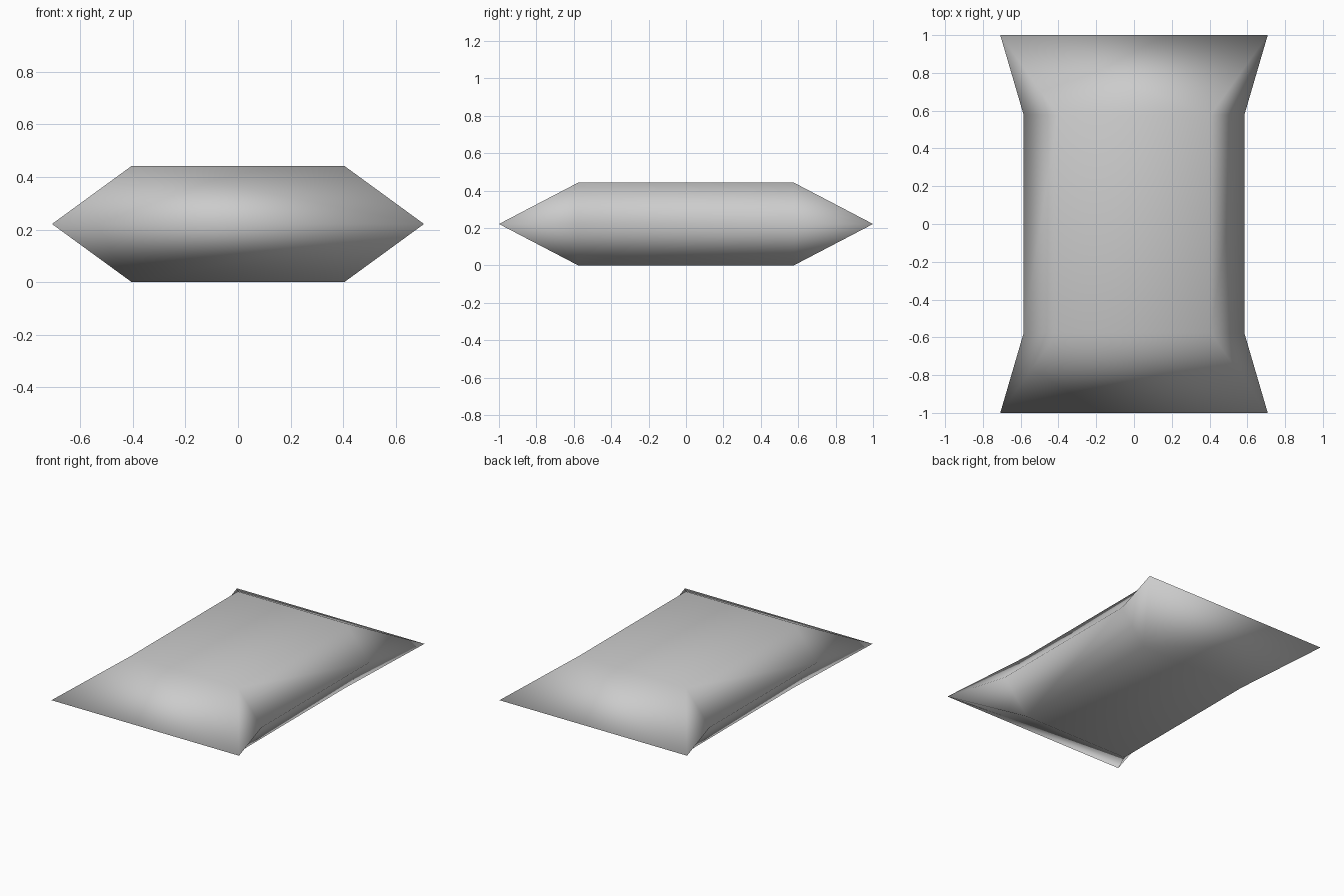
import bpy
import bmesh

cube = bpy.data.objects.get("Cube")
if cube:
    bpy.data.objects.remove(cube, do_unlink=True)

HALF_HEIGHT = 0.221
# Quarter points, mirrored around the centre: (x, y)
CREST = (0.405, 0.577)    # edge of the flat top and bottom
PINCH = (0.585, 0.58)     # drawn-in side seam
TIP = (0.708, 1.0)        # flared corners
QUARTERS = [(1, 1), (-1, 1), (-1, -1), (1, -1)]

# Plain grey cloth
grey = bpy.data.materials.new("grey_cloth")
grey.use_nodes = True
colour = (0.6, 0.6, 0.6, 1)
grey.diffuse_color = colour
bsdf = next(n for n in grey.node_tree.nodes if n.type == 'BSDF_PRINCIPLED')
bsdf.inputs["Base Color"].default_value = colour

bm = bmesh.new()


def ring(point, z):
    """Four mirrored copies of a point, counter-clockwise."""
    return [bm.verts.new((sx * point[0], sy * point[1], z)) for sx, sy in QUARTERS]


# Seam shared by both halves
tip = ring(TIP, HALF_HEIGHT)
pinch = ring(PINCH, HALF_HEIGHT)

# Upper and lower halves: flat panel, end slopes, side slopes, corner gussets
for z in (2 * HALF_HEIGHT, 0):
    crest = ring(CREST, z)
    bm.faces.new(crest)
    for a, b in ((0, 1), (2, 3)):
        bm.faces.new((crest[a], tip[a], tip[b], crest[b]))
    for a, b in ((1, 2), (3, 0)):
        bm.faces.new((crest[a], pinch[a], pinch[b], crest[b]))
    for c, p, t in zip(crest, pinch, tip):
        bm.faces.new((c, p, t))

bmesh.ops.recalc_face_normals(bm, faces=bm.faces)
for face in bm.faces:
    face.smooth = True

mesh = bpy.data.meshes.new("cushion")
bm.to_mesh(mesh)
bm.free()
mesh.materials.append(grey)
cushion = bpy.data.objects.new("cushion", mesh)
bpy.context.collection.objects.link(cushion)
